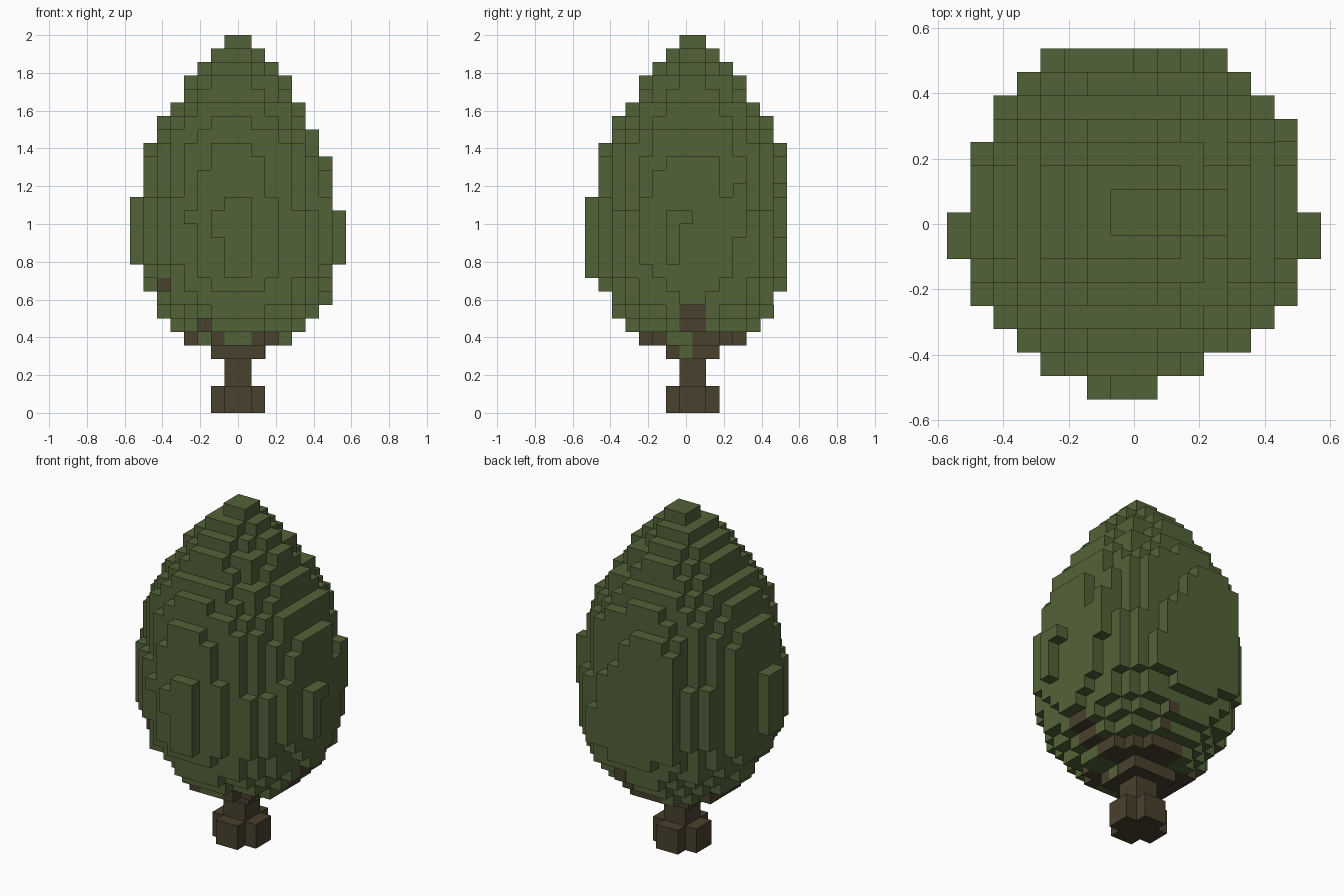
import bpy, bmesh
from mathutils import Vector

cube = bpy.data.objects.get("Cube")
if cube:
    bpy.data.objects.remove(cube, do_unlink=True)

U = 2 / 28  # edge of one block


def material(name, rgb):
    m = bpy.data.materials.new(name)
    m.use_nodes = True
    m.diffuse_color = (*rgb, 1)
    m.node_tree.nodes["Principled BSDF"].inputs["Base Color"].default_value = (*rgb, 1)
    return m


green = material("leaf green", (0.086, 0.122, 0.040))
brown = material("bark brown", (0.066, 0.052, 0.026))


def disc(radius, k, cx=0):
    """Blocks of one round layer; x sits between blocks, y is offset by half."""
    return {(i, j, k) for i in range(-8, 8) for j in range(-8, 9)
            if (i + 0.5 - cx) ** 2 + (j - 0.5) ** 2 <= radius ** 2}


def box(xs, ys, zs):
    return {(i, j, k) for i in xs for j in ys for k in zs}


# Crown: stacked round layers from the bottom up, leaning slightly sideways
radii = [4.0, 4.9, 5.75, 6.47, 6.75, 7.1, 7.28, 7.28, 7.28, 7.25, 7.1, 7.0,
         6.95, 6.88, 6.66, 6.25, 5.68, 5.2, 4.2, 3.78, 2.9, 2.0, 1.0]
crown = set()
for k, r in enumerate(radii, 5):
    crown |= disc(r, k, max(-0.2, 0.1 - 0.025 * (k - 8)))

# Broad flat back with a stepped top, lower towards one side
for x, top in enumerate((18, 19, 19, 19, 18, 16, 15, 12), -4):
    crown -= box((x,), (7,), range(top + 1, 20))
    crown |= box((x,), (7,), range(10, top + 1))

# Bumps on the widest part: front, then both sides
crown |= box((-1, 0), (-7,), range(10, 16)) | box((-2,), (-7,), (13, 14))
crown |= box((-4,), (-6,), (14,))
crown |= box((-7, 6), (-3,), range(11, 16)) | box((6,), (4,), range(13, 17))
crown |= box((6,), (-2,), range(11, 18))
crown |= box((-8,), (-1, 0), range(11, 16))
crown |= box((7,), (-1,), range(11, 15)) | box((7,), (0,), (14,))

# Trunk: cross-shaped foot, square post and square collar
trunk = box((-1, 0), (0, 1), range(0, 4)) | disc(1.9, 0) | disc(1.9, 1)
trunk |= box(range(-2, 2), range(-1, 3), (4,))

# Branches: woody underside with a few leafy gaps, and twigs showing higher up
leafy = box((-1, 0), (-3, -2, -1), (5,)) | box((2, 3), (-1, 0), (5,))
leafy |= box((-3,), (-2,), (5,)) | box((-3, -2), (3, 4), (5,))
branches = disc(4.0, 5, 0.175) - leafy
branches |= box((-3,), (-3,), (6,)) | box((-6,), (-5, -4, -3), (9,))
branches |= box((3, 4, 5), (0, 1), (6, 7))
branches &= crown
crown -= branches

solid = crown | trunk | branches
AXES = [Vector(a) for a in ((1, 0, 0), (0, 1, 0), (0, 0, 1))]


def build(name, cells, mat):
    """Make a mesh of the exposed block sides and merge flat neighbours."""
    bm = bmesh.new()
    for c in sorted(cells):
        centre = Vector((c[0] + 0.5, c[1], c[2] + 0.5))
        for a in range(3):
            for s in (-1, 1):
                n = AXES[a] * s
                if tuple(int(p + q) for p, q in zip(c, n)) in solid:
                    continue
                u, v = AXES[(a + 1) % 3] / 2, AXES[(a + 2) % 3] / 2 * s
                mid = centre + n / 2
                bm.faces.new([bm.verts.new((mid + d) * U)
                              for d in (-u - v, u - v, u + v, v - u)])
    bmesh.ops.remove_doubles(bm, verts=bm.verts, dist=U / 100)
    bmesh.ops.dissolve_limit(bm, angle_limit=0.01, verts=bm.verts, edges=bm.edges)
    bmesh.ops.triangulate(bm, faces=[f for f in bm.faces if len(f.verts) > 4])
    mesh = bpy.data.meshes.new(name)
    bm.to_mesh(mesh)
    bm.free()
    mesh.materials.append(mat)
    bpy.context.collection.objects.link(bpy.data.objects.new(name, mesh))


build("crown", crown, green)
build("trunk", trunk, brown)
build("branches", branches, brown)


def patch(name, centre, axis, mat):
    """Thin coloured plate covering one block side."""
    bpy.ops.mesh.primitive_cube_add(size=U, location=Vector(centre) * U)
    plate = bpy.context.object
    plate.name = name
    plate.scale[axis] = 0.06
    plate.data.materials.append(mat)


# Leafy patch on the collar and bark showing through at the back
patch("collar_leaf_patch", (2, 0, 4.5), 0, green)
patch("back_bark_lower", (1.5, 5.5, 6.5), 1, brown)
patch("back_bark_upper", (1.5, 6.5, 7.5), 1, brown)
